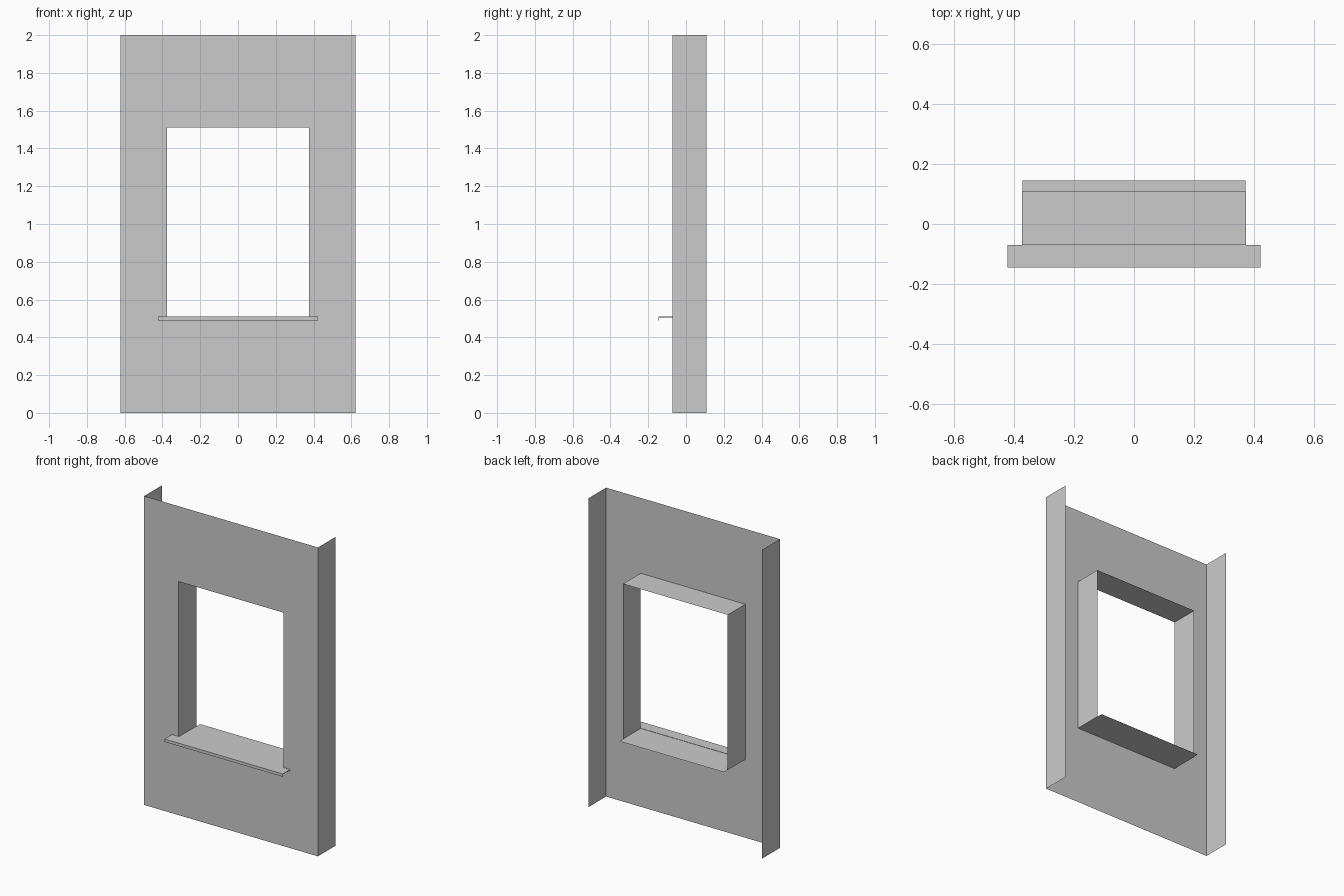
import bpy

if "Cube" in bpy.data.objects:
    bpy.data.objects.remove(bpy.data.objects["Cube"])

W, H = 0.6225, 2.0            # wall half width, height
OW, Z0, Z1 = 0.375, 0.507, 1.512   # opening half width, bottom, top
YF, YB, YMAX = -0.071, 0.109, 0.146


def mesh_object(name, verts, faces):
    me = bpy.data.meshes.new(name)
    me.from_pydata(verts, [], faces)
    me.update()
    ob = bpy.data.objects.new(name, me)
    bpy.context.collection.objects.link(ob)
    return ob


def rect(x0, x1, z0, z1, y):
    return [(x0, y, z0), (x1, y, z0), (x1, y, z1), (x0, y, z1)]


# Front sheet with window opening
ring = [(i, (i + 1) % 4, (i + 1) % 4 + 4, i + 4) for i in range(4)]
mesh_object("wall_front", rect(-W, W, 0, H, YF) + rect(-OW, OW, Z0, Z1, YF), ring)

# Side returns of the wall
for side, name in ((-1, "left_return"), (1, "right_return")):
    x = side * W
    f = (0, 1, 2, 3) if side > 0 else (3, 2, 1, 0)
    mesh_object(name, [(x, YF, 0), (x, YB, 0), (x, YB, H), (x, YF, H)], [f])

# Window reveal: jambs, head and bottom
mesh_object("window_reveal",
            rect(-OW, OW, Z0, Z1, YF) + rect(-OW, OW, Z0, Z1, YB), ring)

# Inner sill strip projecting behind the reveal
sx = OW - 0.002
mesh_object("inner_sill",
            [(-sx, YB, Z0), (sx, YB, Z0), (sx, YMAX, Z0), (-sx, YMAX, Z0)],
            [(0, 1, 2, 3)])

# Outer sill: thin L-shaped profile with a drip lip
t, sw = 0.004, 0.423
profile = [(YF, Z0 + 0.002), (-YMAX, Z0 + 0.002), (-YMAX, 0.49),
           (-YMAX + t, 0.49), (-YMAX + t, Z0 + 0.002 - t), (YF, Z0 + 0.002 - t)]
n = len(profile)
verts = [(x, y, z) for x in (-sw, sw) for y, z in profile]
faces = [(i, i + n, (i + 1) % n + n, (i + 1) % n) for i in range(n)]
faces += [tuple(range(n)), tuple(reversed(range(n, 2 * n)))]
mesh_object("outer_sill", verts, faces)
